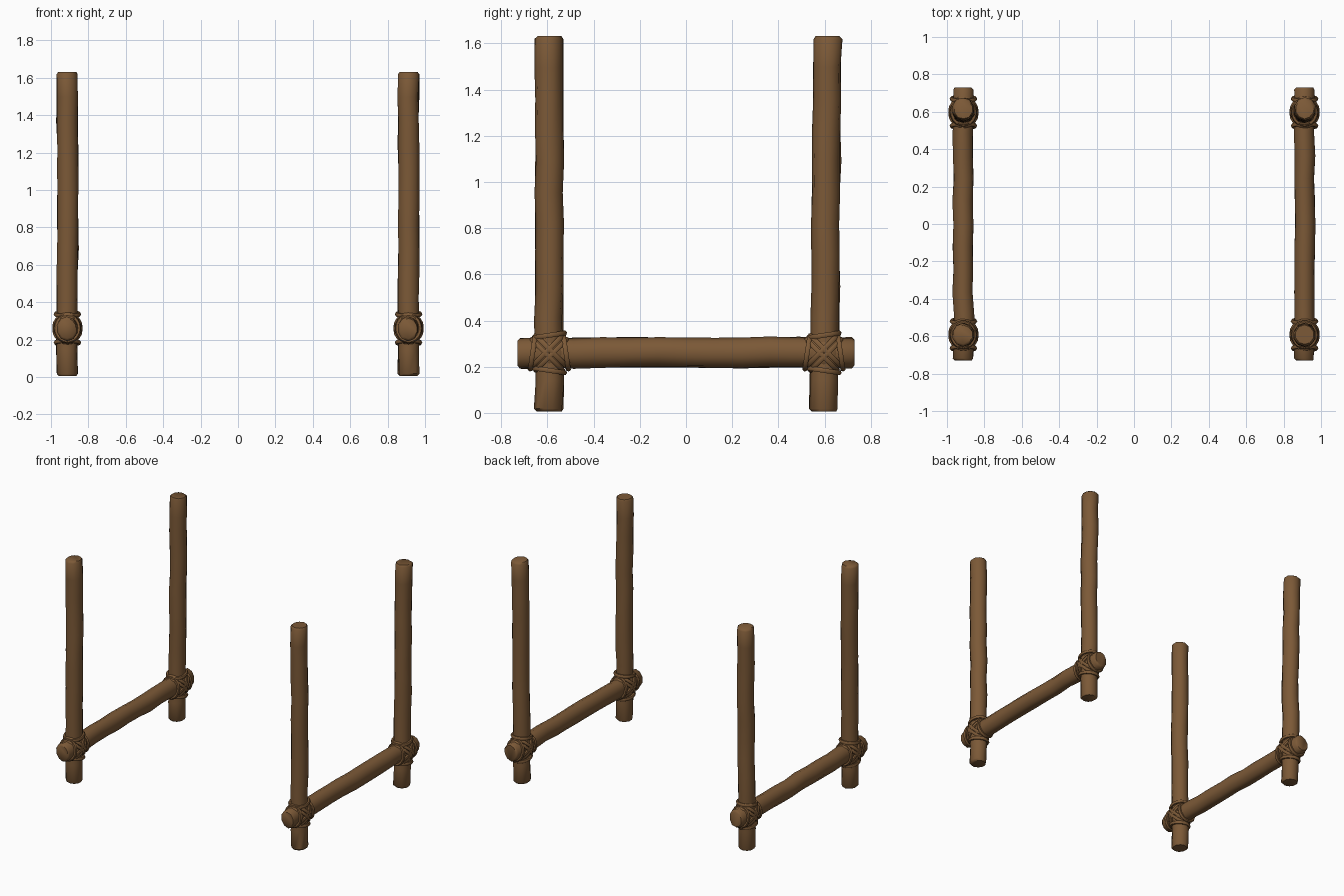
import bpy, bmesh, math, random
from mathutils import Vector

if "Cube" in bpy.data.objects:
    bpy.data.objects.remove(bpy.data.objects["Cube"])

random.seed(4)


def material(name, color):
    m = bpy.data.materials.new(name)
    m.diffuse_color = (*color, 1)
    m.use_nodes = True
    m.node_tree.nodes["Principled BSDF"].inputs["Base Color"].default_value = m.diffuse_color
    return m


WOOD = material("brown wood", (0.20, 0.10, 0.038))


def finish(bm, name, angle):
    bmesh.ops.recalc_face_normals(bm, faces=bm.faces)
    me = bpy.data.meshes.new(name)
    bm.to_mesh(me)
    bm.free()
    me.materials.append(WOOD)
    ob = bpy.data.objects.new(name, me)
    bpy.context.collection.objects.link(ob)
    bpy.ops.object.select_all(action='DESELECT')
    ob.select_set(True)
    bpy.context.view_layer.objects.active = ob
    bpy.ops.object.shade_smooth_by_angle(angle=math.radians(angle))


def loft(bm, rings, closed=False):
    """Skin a list of vertex rings, capping the ends unless closed."""
    n = len(rings[0])
    pairs = list(zip(rings, rings[1:])) + ([(rings[-1], rings[0])] if closed else [])
    for a, b in pairs:
        for i in range(n):
            j = (i + 1) % n
            bm.faces.new((a[i], a[j], b[j], b[i]))
    if not closed:
        bm.faces.new(rings[0])
        bm.faces.new(rings[-1])


def rough_log(name, start, end, u, v, radii, sides=10, steps=12):
    """Slightly crooked log with radii (along u, along v) and worn ends."""
    bm = bmesh.new()
    start, end = Vector(start), Vector(end)
    ts = [0, 0.008] + [i / steps for i in range(1, steps)] + [0.992, 1]
    rings = []
    for t in ts:
        tip = 0.84 if t in (0, 1) else 1
        mid = 0 < t < 1
        c = start.lerp(end, t)
        c += (u * random.uniform(-1, 1) + v * random.uniform(-1, 1)) * 0.004 * mid
        ring = []
        for i in range(sides):
            a = math.tau * (i + 0.5) / sides
            k = tip * random.uniform(0.96, 1.04)
            ring.append(bm.verts.new(c + u * math.cos(a) * radii[0] * k
                                     + v * math.sin(a) * radii[1] * k))
        rings.append(ring)
    loft(bm, rings)
    finish(bm, name, 50)


def rope_loop(bm, center, u, v, ru, rv, thick=0.012, n=20, sides=6):
    """Elliptical rope ring around center in the plane of u and v."""
    w = u.cross(v)
    rings = []
    for i in range(n):
        a = math.tau * i / n
        d = u * math.cos(a) * ru + v * math.sin(a) * rv
        p, out = center + d, d.normalized()
        rings.append([bm.verts.new(p + (out * math.cos(b) + w * math.sin(b)) * thick)
                      for b in (math.tau * j / sides for j in range(sides))])
    loft(bm, rings, True)


X, Y, Z = Vector((1, 0, 0)), Vector((0, 1, 0)), Vector((0, 0, 1))
RAIL_Z = 0.26

for side, sx in (("left", -1), ("right", 1)):
    x = 0.912 * sx
    # Horizontal rail
    rough_log(side + "_rail", (x, -0.73, RAIL_Z), (x, 0.73, RAIL_Z), X, Z, (0.056, 0.065))
    for end, y, lean in (("front", -0.592, 0), ("back", 0.597, 0.016)):
        # Upright post
        rough_log(f"{side}_{end}_post", (x, y, 0.005), (x, y + lean, 1.632),
                  X, Y, (0.058, 0.061))
        # Rope lashing: crossed diagonals plus turns around post and rail
        bm = bmesh.new()
        c = Vector((x, y, RAIL_Z))
        for s in (-1, 1):
            diag = (Y + Z * s).normalized()
            across = (Y - Z * s).normalized()
            for off in (-0.012, 0.012):
                rope_loop(bm, c + across * off, X, diag, 0.069, 0.094)
            rope_loop(bm, c + Z * 0.076 * s, X, (Y + Z * 0.15 * s).normalized(), 0.062, 0.066)
            rope_loop(bm, c + Y * 0.072 * s, X, (Z - Y * 0.15 * s).normalized(), 0.062, 0.070)
        finish(bm, f"{side}_{end}_lashing", 60)
        # Bulge of the joint under the rope
        bm = bmesh.new()
        bmesh.ops.create_uvsphere(bm, u_segments=12, v_segments=8, radius=1)
        bmesh.ops.scale(bm, vec=(0.068, 0.09, 0.09), verts=bm.verts)
        bmesh.ops.translate(bm, vec=c, verts=bm.verts)
        finish(bm, f"{side}_{end}_joint", 60)
